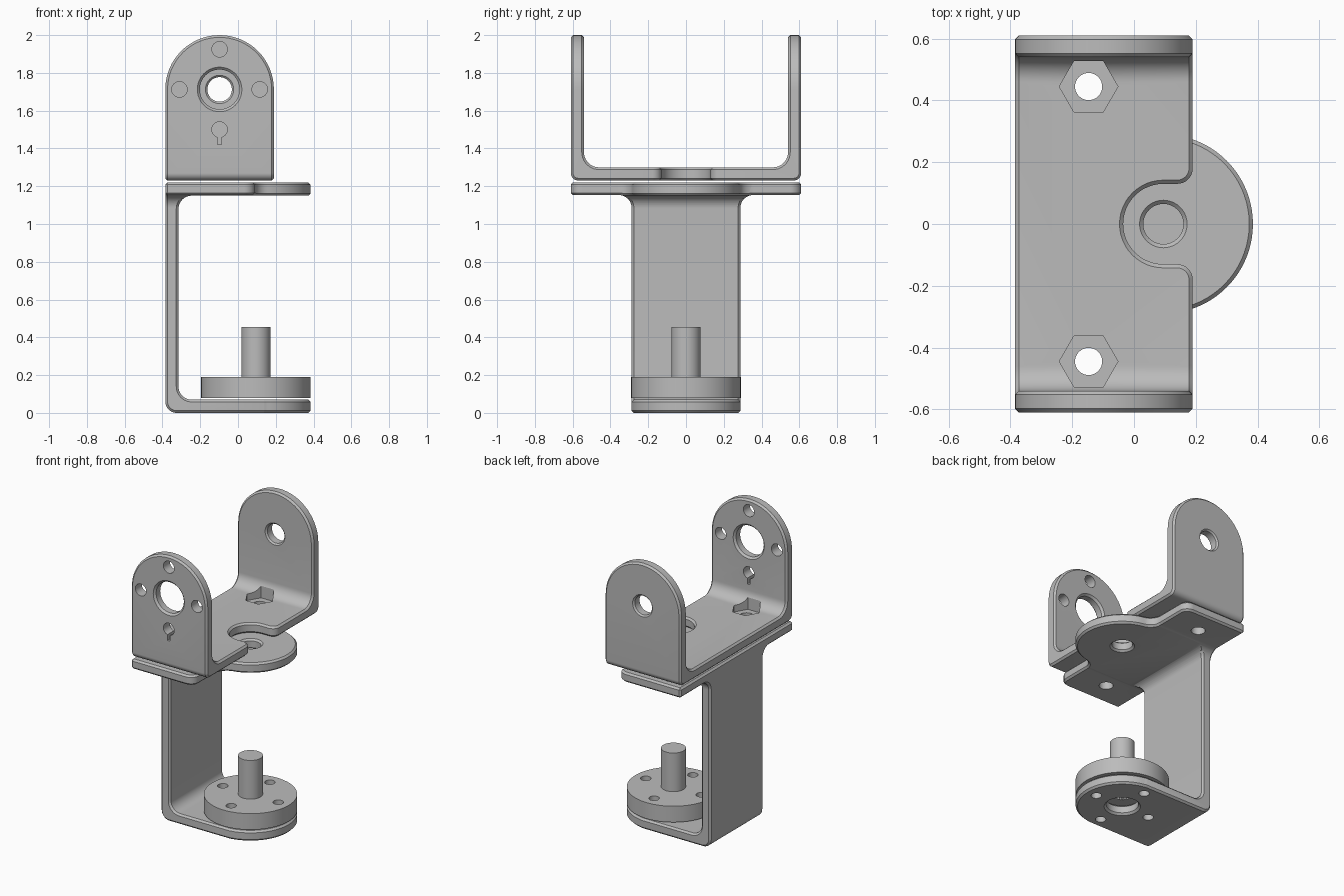
import bpy, bmesh, math

if "Cube" in bpy.data.objects:
    bpy.data.objects.remove(bpy.data.objects["Cube"], do_unlink=True)

GREY = (0.5, 0.5, 0.5, 1.0)
metal = bpy.data.materials.new("plain_grey")
metal.use_nodes = True
metal.diffuse_color = GREY
metal.node_tree.nodes["Principled BSDF"].inputs["Base Color"].default_value = GREY

# Shared dimensions
T = 0.07             # sheet thickness
PIVOT = 0.095        # x of the vertical turning axis
EAR_X, EAR_Z = -0.0975, 1.7125


def arc(cx, cy, r, start, end, n=10):
    angles = [math.radians(start + (end - start) * i / n) for i in range(n + 1)]
    return [(cx + r * math.cos(a), cy + r * math.sin(a)) for a in angles]


def place(a, b, h, axis):
    """Put a 2D point at height h along the given axis."""
    return {"x": (h, a, b), "y": (a, h, b), "z": (a, b, h)}[axis]


def make_object(name, bm):
    bmesh.ops.recalc_face_normals(bm, faces=bm.faces)
    mesh = bpy.data.meshes.new(name)
    bm.to_mesh(mesh)
    bm.free()
    mesh.materials.append(metal)
    obj = bpy.data.objects.new(name, mesh)
    bpy.context.collection.objects.link(obj)
    return obj


def loft(name, rings):
    """Skin a stack of closed rings and cap both ends."""
    bm = bmesh.new()
    rows = [[bm.verts.new(p) for p in ring] for ring in rings]
    n = len(rows[0])
    for low, high in zip(rows, rows[1:]):
        for i in range(n):
            j = (i + 1) % n
            bm.faces.new((low[i], low[j], high[j], high[i]))
    bm.faces.new(rows[0])
    bm.faces.new(rows[-1])
    return make_object(name, bm)


def prism(name, points, axis, lo, hi):
    return loft(name, [[place(a, b, h, axis) for a, b in points] for h in (lo, hi)])


def lathe(name, centre, profile, axis="z", n=48):
    return loft(name, [[place(a, b, h, axis) for a, b in arc(*centre, r, 0, 360, n)[:-1]]
                       for r, h in profile])


def apply_modifier(obj, mod):
    bpy.ops.object.select_all(action="DESELECT")
    obj.select_set(True)
    bpy.context.view_layer.objects.active = obj
    bpy.ops.object.modifier_apply(modifier=mod.name)


def boolean(obj, cutter, operation="DIFFERENCE"):
    mod = obj.modifiers.new("shape", "BOOLEAN")
    mod.operation = operation
    mod.solver = "EXACT"
    mod.object = cutter
    apply_modifier(obj, mod)
    bpy.data.objects.remove(cutter, do_unlink=True)


def bore(obj, centre, r, lo, hi, axis="z", chamfer=0.0, n=32):
    """Drill a hole from lo to hi, optionally chamfered at both mouths."""
    e = 0.02
    if chamfer:
        profile = [(r + chamfer + e, lo - e), (r, lo + chamfer),
                   (r, hi - chamfer), (r + chamfer + e, hi + e)]
    else:
        profile = [(r, lo - e), (r, hi + e)]
    boolean(obj, lathe("drill", centre, profile, axis, n))


def chamfer_edges(obj, width=0.012):
    mod = obj.modifiers.new("chamfer", "BEVEL")
    mod.width = width
    mod.segments = 1
    mod.limit_method = "ANGLE"
    mod.angle_limit = math.radians(60)
    mod.use_clamp_overlap = False
    apply_modifier(obj, mod)


def mirrored(half):
    return half + [(x, -y) for x, y in reversed(half)]


def finish(obj):
    bpy.ops.object.select_all(action="DESELECT")
    obj.select_set(True)
    bpy.context.view_layer.objects.active = obj
    bpy.ops.object.shade_smooth_by_angle(angle=math.radians(30))


# Upper bracket: bent U sheet trimmed to round-topped ears
u_right = (arc(0.57, 1.27, 0.04, 270, 360) + [(0.61, 2.2), (0.54, 2.2)]
           + arc(0.46, 1.38, 0.08, 0, -90))
u_left = [(-y, z) for y, z in reversed(u_right)]
upper = prism("upper_bracket", u_right + u_left, "x", -0.6, 0.5)
ear = [(-0.385, 1.0), (0.19, 1.0)] + arc(EAR_X, EAR_Z, 0.2875, 0, 180, 32)
boolean(upper, prism("ear_outline", ear, "y", -0.8, 0.8), "INTERSECT")

# Rounded notch around the turning axis
notch = ([(0.3, -0.185), (0.1915, -0.185)] + arc(0.14, -0.18, 0.05, 15, 90, 7)
         + arc(PIVOT, 0, 0.13, 270, 180, 12)[:-1])
notch = notch + [(PIVOT - 0.13, 0)] + [(x, -y) for x, y in reversed(notch)]
boolean(upper, prism("notch", notch, "z", 1.0, 1.5))
chamfer_edges(upper)

# Motor-side ear: large bore, three screw holes and a keyhole
FRONT = (-0.61, -0.54)
bore(upper, (EAR_X, EAR_Z), 0.105, *FRONT, axis="y", chamfer=0.013, n=48)
for dx, dz in ((-0.2125, 0), (0.2125, 0), (0, 0.2125), (0, -0.2125)):
    bore(upper, (EAR_X + dx, EAR_Z + dz), 0.041, *FRONT, axis="y")
key = [(EAR_X - 0.01, 1.42), (EAR_X + 0.01, 1.42), (EAR_X + 0.01, 1.48), (EAR_X - 0.01, 1.48)]
boolean(upper, prism("key_slot", key, "y", -0.65, -0.5))

# Opposite ear: one small bore
bore(upper, (EAR_X, EAR_Z), 0.065, 0.54, 0.61, axis="y", chamfer=0.01, n=40)

# Lower bracket: bent C sheet trimmed by a T silhouette and a plan outline
c_profile = ([(-0.385, 1.22), (0.6, 1.22), (0.6, 1.15)]
             + arc(-0.245, 1.08, 0.07, 90, 180) + arc(-0.245, 0.14, 0.07, 180, 270)
             + [(0.6, T), (0.6, 0)] + arc(-0.325, 0.06, 0.06, 270, 180))
lower = prism("lower_bracket", c_profile, "y", -0.9, 0.9)

t_half = [(0.288, -0.2)] + arc(0.355, 1.086, 0.067, 180, 90) + [(0.8, 1.153), (0.8, 1.4)]
t_shape = t_half + [(-y, z) for y, z in reversed(t_half)]
boolean(lower, prism("t_silhouette", t_shape, "x", -0.7, 0.8), "INTERSECT")

plan_half = ([(-0.6, -0.61)] + arc(0.03, -0.55, 0.06, -90, 0, 8)
             + arc(0.17, -0.362, 0.08, 180, 101.7, 8)
             + arc(PIVOT, 0, 0.29, -78.3, -2, 22)[1:])
boolean(lower, prism("plan_outline", mirrored(plan_half), "z", -0.3, 1.5), "INTERSECT")
chamfer_edges(lower)

bore(lower, (PIVOT, 0), 0.065, 1.15, 1.22, chamfer=0.012, n=40)
bore(lower, (PIVOT, 0), 0.1, 0, T, chamfer=0.013, n=48)

# Screw holes through both brackets, with hexagonal nut pockets on top
for y in (-0.445, 0.445):
    spot = (-0.147, y)
    boolean(upper, prism("nut_pocket", arc(*spot, 0.095, 0, 360, 6)[:-1], "z", 1.255, 1.45))
    bore(upper, spot, 0.044, 1.23, 1.30)
    bore(lower, spot, 0.044, 1.15, 1.22)

# Round horn with a toothed socket underneath
horn = lathe("horn_disc", (PIVOT, 0), [(0.29, 0.08), (0.29, 0.19)], n=64)
teeth = []
for i in range(40):
    a, r = math.tau * i / 40, 0.058 if i % 2 else 0.048
    teeth.append((PIVOT + r * math.cos(a), r * math.sin(a)))
boolean(horn, prism("socket", teeth, "z", 0.0, 0.14))

# Four matching holes through horn and bottom plate
for dx, dy in ((0.21, 0), (-0.21, 0), (0, 0.21), (0, -0.21)):
    bore(horn, (PIVOT + dx, dy), 0.033, 0.08, 0.19, n=24)
    bore(lower, (PIVOT + dx, dy), 0.033, 0, T, n=24)

# Shaft pin on the horn
pin = lathe("shaft_pin", (PIVOT, 0), [(0.077, 0.185), (0.077, 0.455)])

for part in (upper, lower, horn, pin):
    finish(part)
